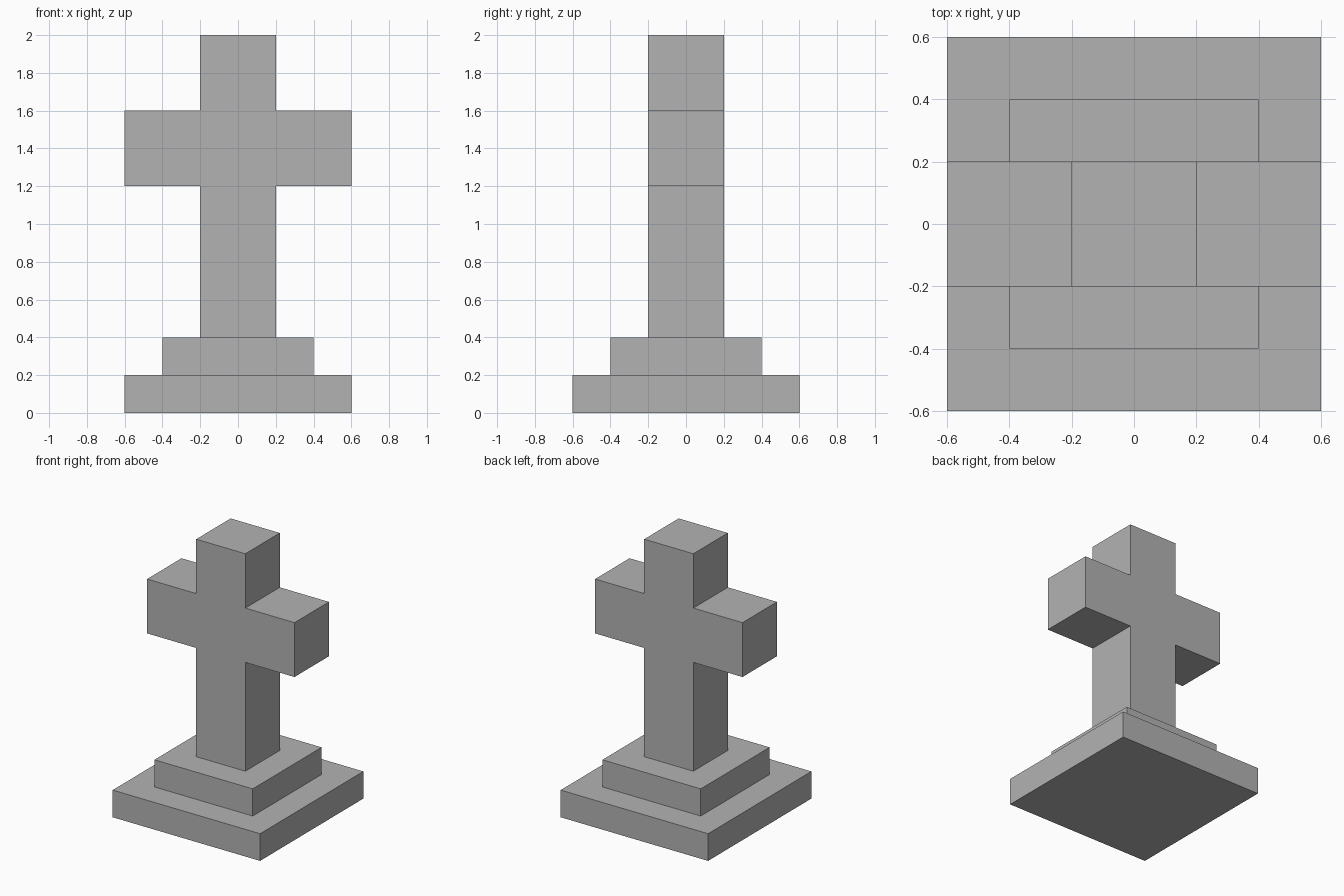
import bpy
import bmesh

cube = bpy.data.objects.get("Cube")
if cube:
    bpy.data.objects.remove(cube, do_unlink=True)

# Single stone colour
stone = bpy.data.materials.new("grey_stone")
stone.use_nodes = True
colour = (0.45, 0.45, 0.45, 1)
stone.diffuse_color = colour
stone.node_tree.nodes["Principled BSDF"].inputs["Base Color"].default_value = colour


def extrude_outline(name, points, start, vector):
    """Make a closed solid by extruding a flat outline."""
    bm = bmesh.new()
    face = bm.faces.new([bm.verts.new(start(a, b)) for a, b in points])
    result = bmesh.ops.extrude_face_region(bm, geom=[face], use_keep_orig=True)
    moved = [v for v in result["geom"] if isinstance(v, bmesh.types.BMVert)]
    bmesh.ops.translate(bm, verts=moved, vec=vector)
    bmesh.ops.recalc_face_normals(bm, faces=bm.faces)
    mesh = bpy.data.meshes.new(name)
    bm.to_mesh(mesh)
    bm.free()
    mesh.materials.append(stone)
    obj = bpy.data.objects.new(name, mesh)
    bpy.context.collection.objects.link(obj)
    return obj


# Two stepped square plinths
for name, half, bottom in (("lower_step", 0.6, 0.0), ("upper_step", 0.4, 0.2)):
    square = [(-half, -half), (half, -half), (half, half), (-half, half)]
    extrude_outline(name, square, lambda x, y: (x, y, bottom), (0, 0, 0.2))

# Cross: mirrored half profile, extruded through its depth
right_half = [(0.2, 0.4), (0.2, 1.2), (0.6, 1.2), (0.6, 1.6), (0.2, 1.6), (0.2, 2.0)]
outline = right_half + [(-x, z) for x, z in reversed(right_half)]
extrude_outline("cross", outline, lambda x, z: (x, -0.2, z), (0, 0.4, 0))
